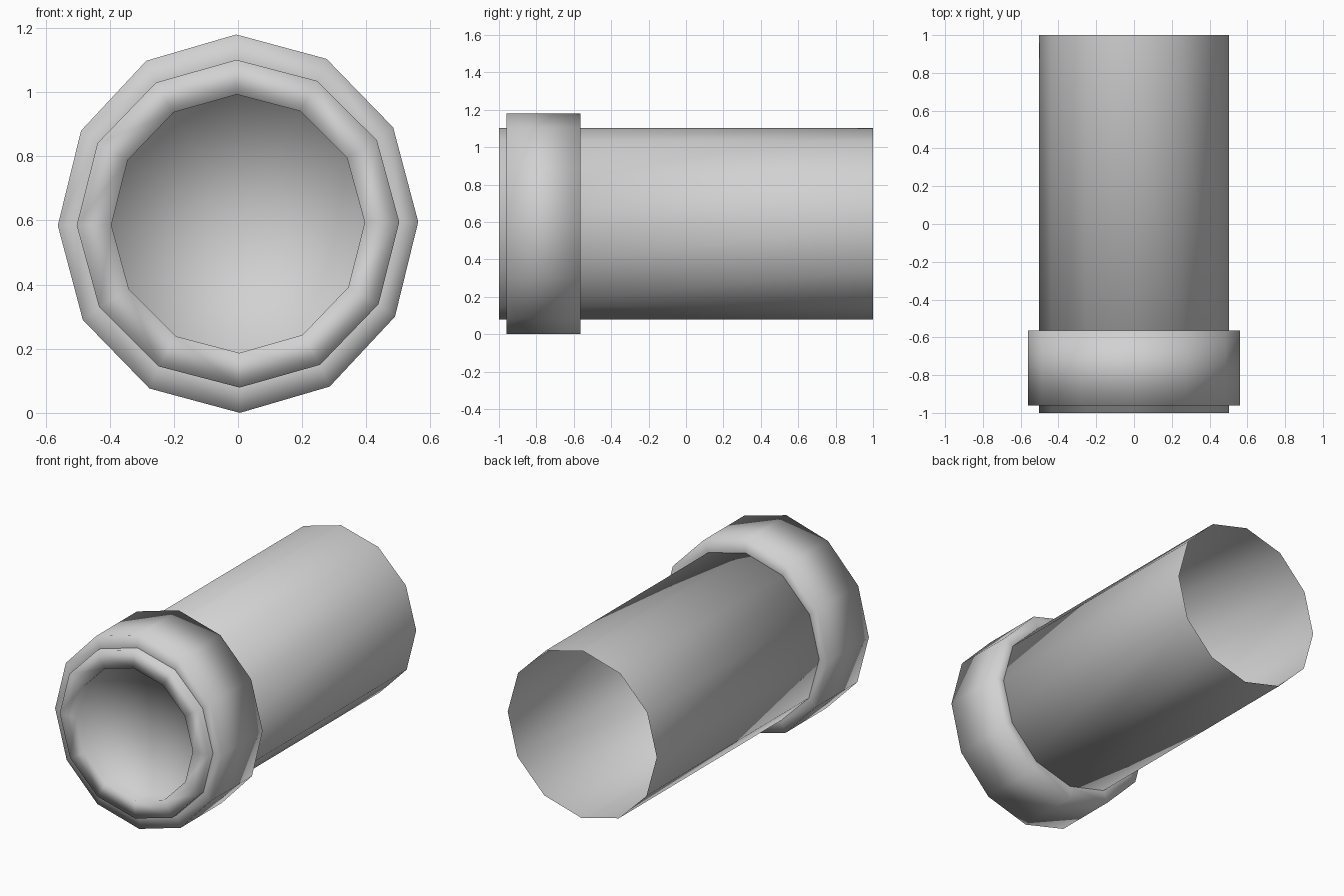
import bpy, bmesh
from math import cos, sin, pi

cube = bpy.data.objects.get("Cube")
if cube:
    bpy.data.objects.remove(cube, do_unlink=True)

SIDES = 12
TWIST = 0.01
CENTRE_Z = 0.59

grey = bpy.data.materials.new("light_grey")
grey.use_nodes = True
colour = (0.64, 0.64, 0.64, 1)
grey.diffuse_color = colour
grey.node_tree.nodes["Principled BSDF"].inputs["Base Color"].default_value = colour


def lathe(name, profile, capped=False):
    """Sweep (y, half width, half height) steps around the y axis."""
    bm = bmesh.new()
    rings = []
    for y, rx, rz in profile:
        angles = [2 * pi * i / SIDES + TWIST for i in range(SIDES)]
        rings.append([bm.verts.new((rx * cos(a), y, CENTRE_Z + rz * sin(a))) for a in angles])
    for near, far in zip(rings, rings[1:]):
        for i in range(SIDES):
            j = (i + 1) % SIDES
            bm.faces.new((near[i], far[i], far[j], near[j]))
    if capped:
        # Fan closing the first ring
        hub = bm.verts.new((0, profile[0][0], CENTRE_Z))
        for i in range(SIDES):
            bm.faces.new((hub, rings[0][i], rings[0][(i + 1) % SIDES]))
    for face in bm.faces:
        face.smooth = True
    mesh = bpy.data.meshes.new(name)
    bm.to_mesh(mesh)
    bm.free()
    mesh.materials.append(grey)
    obj = bpy.data.objects.new(name, mesh)
    bpy.context.collection.objects.link(obj)
    return obj


# Tube: recessed front disc, front lip, long wall left open at the back
lathe("tube", [(-0.91, 0.395, 0.403), (-1, 0.395, 0.403),
               (-1, 0.503, 0.511), (1, 0.503, 0.511)], capped=True)

# Collar around the front of the tube
lathe("collar", [(-0.96, 0.503, 0.511), (-0.96, 0.562, 0.59),
                 (-0.565, 0.562, 0.59), (-0.565, 0.503, 0.511)])
